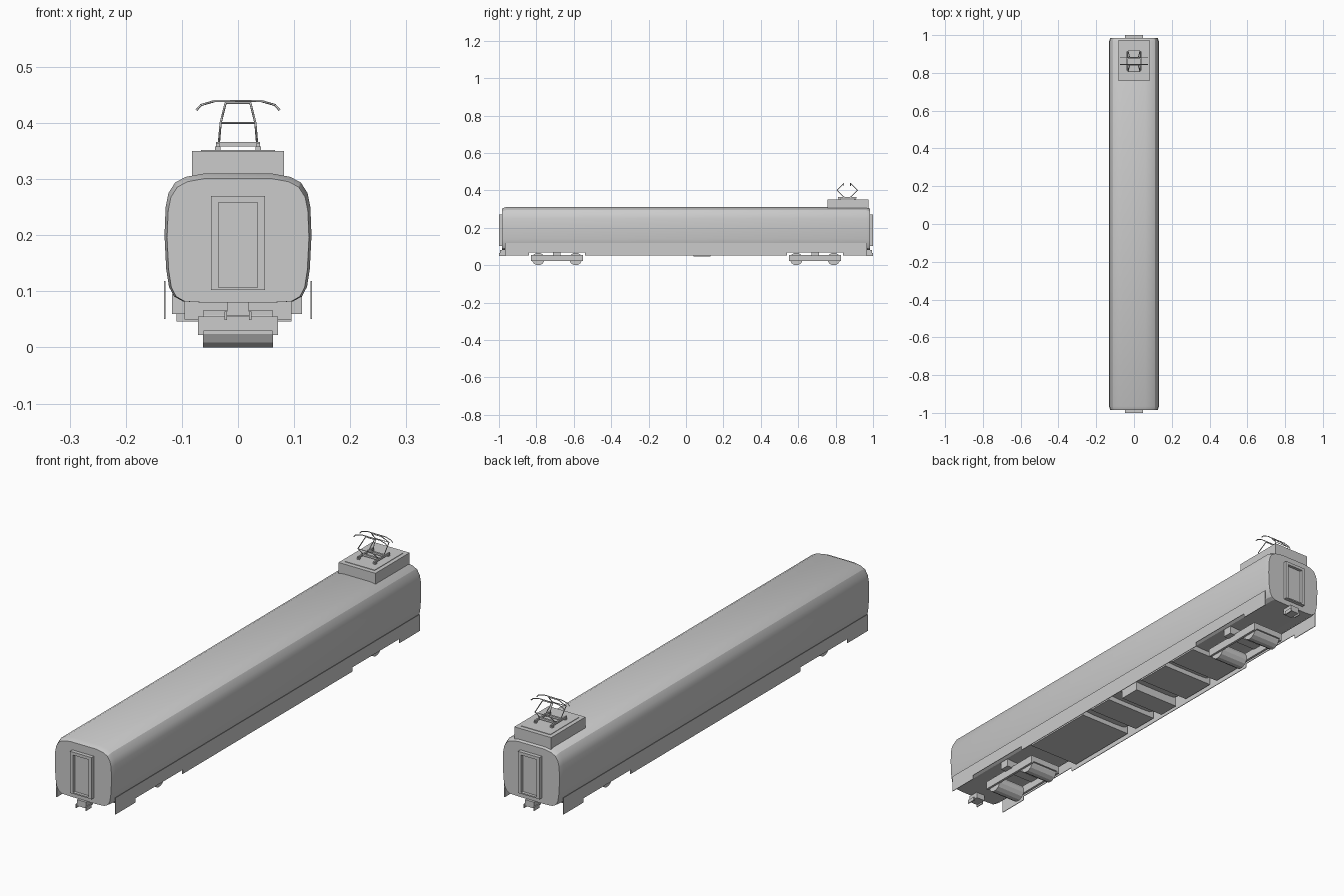
import bpy, bmesh, math
from mathutils import Vector

if "Cube" in bpy.data.objects:
    bpy.data.objects.remove(bpy.data.objects["Cube"])


def mesh_object(name, verts, faces):
    me = bpy.data.meshes.new(name)
    me.from_pydata(verts, [], faces)
    bm = bmesh.new()
    bm.from_mesh(me)
    bmesh.ops.recalc_face_normals(bm, faces=bm.faces)
    bm.to_mesh(me)
    bm.free()
    ob = bpy.data.objects.new(name, me)
    bpy.context.collection.objects.link(ob)
    return ob


def box(name, x, y, z):
    """Box from three (low, high) ranges."""
    v = [(a, b, c) for a in x for b in y for c in z]
    f = [(0, 1, 3, 2), (4, 6, 7, 5), (0, 4, 5, 1), (2, 3, 7, 6), (0, 2, 6, 4), (1, 5, 7, 3)]
    return mesh_object(name, v, f)


def cylinder(name, center, radius, length, sides):
    """Cylinder lying along x."""
    v, n = [], sides
    for x in (-length / 2, length / 2):
        for i in range(n):
            a = 2 * math.pi * (i + 0.5) / n
            v.append((center[0] + x, center[1] + radius * math.sin(a), center[2] + radius * math.cos(a)))
    f = [(i, (i + 1) % n, n + (i + 1) % n, n + i) for i in range(n)]
    return mesh_object(name, v, f + [tuple(range(n)), tuple(range(n, 2 * n))])


def rods(name, paths, radius):
    """Thin square-section bars along several polylines."""
    cu = bpy.data.curves.new(name, 'CURVE')
    cu.dimensions = '3D'
    cu.bevel_depth = radius
    cu.bevel_resolution = 0
    cu.use_fill_caps = True
    for p in paths:
        s = cu.splines.new('POLY')
        s.points.add(len(p) - 1)
        for pt, co in zip(s.points, p):
            pt.co = (*co, 1)
    ob = bpy.data.objects.new(name, cu)
    bpy.context.collection.objects.link(ob)
    return ob


# Car body: rounded section lofted along y, slightly drawn in at both ends
half = [(0.06, 0.08), (0.098, 0.082), (0.114, 0.091), (0.123, 0.108), (0.128, 0.14), (0.131, 0.2),
        (0.129, 0.25), (0.124, 0.275), (0.112, 0.294), (0.093, 0.304), (0.06, 0.31)]
section = half + [(-x, z) for x, z in reversed(half)]
n = len(section)
verts, faces = [], []
for y, sx, sz in [(-0.985, 0.965, 0.962), (-0.965, 1, 1), (0.965, 1, 1), (0.985, 0.965, 0.962)]:
    verts += [(x * sx, y, 0.08 + (z - 0.08) * sz) for x, z in section]
for r in range(3):
    faces += [(r * n + i, r * n + (i + 1) % n, (r + 1) * n + (i + 1) % n, (r + 1) * n + i) for i in range(n)]
faces += [tuple(range(n)), tuple(range(3 * n, 4 * n))]
body = mesh_object("car_body", verts, faces)
bpy.context.view_layer.objects.active = body
body.select_set(True)
bpy.ops.object.shade_smooth_by_angle(angle=math.radians(25))

# Side skirts with notches over the bogies
outline = [(-0.968, 0.118), (-0.968, 0.051), (-0.84, 0.051), (-0.84, 0.068), (-0.54, 0.068), (-0.54, 0.051)]
outline += [(-y, z) for y, z in reversed(outline)]
m = len(outline)
for side, s in (("left", -1), ("right", 1)):
    v = [(s * x, y, z) for x in (0.1295, 0.132) for y, z in outline]
    f = [(i, (i + 1) % m, m + (i + 1) % m, m + i) for i in range(m)]
    mesh_object(side + "_skirt", v, f + [tuple(range(m)), tuple(range(m, 2 * m))])

# Underfloor equipment boxes
for x0, x1, y0, y1, z in [(-0.118, 0.114, -0.5, -0.18, 0.06), (-0.118, 0.114, -0.13, -0.02, 0.06),
                          (-0.11, 0.095, 0.04, 0.13, 0.046), (-0.118, 0.114, 0.18, 0.33, 0.06),
                          (-0.118, 0.114, 0.37, 0.5, 0.06)]:
    box("underfloor_box", (x0, x1), (y0, y1), (z, 0.095))

for end, s in (("front", -1), ("rear", 1)):
    def span(a, b):
        return tuple(sorted((s * a, s * b)))

    # Gangway door: raised frame around a recessed panel
    for x, z in [((-0.048, -0.035), (0.102, 0.27)), ((0.035, 0.048), (0.102, 0.27)),
                 ((-0.035, 0.035), (0.258, 0.27)), ((-0.035, 0.035), (0.102, 0.107))]:
        box(end + "_door_frame", x, span(0.975, 1.0), z)
    box(end + "_door_panel", (-0.035, 0.035), span(0.97, 0.988), (0.107, 0.258))

    # Coupler with two side plates
    box(end + "_coupler", (-0.02, 0.02), span(0.95, 0.995), (0.056, 0.081))
    for x in (-0.022, 0.022):
        box(end + "_coupler_plate", (x - 0.002, x + 0.002), span(0.965, 1.0), (0.049, 0.064))

    # Bogie: side rails, cross beams, bolster and two wheelsets
    for x in (-0.066, 0.066):
        box(end + "_bogie_rail", (x - 0.005, x + 0.005), span(0.55, 0.83), (0.022, 0.055))
    for y in (0.55, 0.82):
        box(end + "_bogie_end_beam", (-0.061, 0.061), span(y, y + 0.01), (0.03, 0.055))
    box(end + "_bogie_bolster", (-0.095, 0.095), span(0.67, 0.71), (0.05, 0.085))
    for y in (0.59, 0.79):
        cylinder(end + "_wheelset", (0, s * y, 0.033), 0.033 / math.cos(math.pi / 12), 0.124, 12)

# Roof equipment housing and lid
box("roof_housing", (-0.082, 0.082), (0.757, 0.975), (0.295, 0.35))
box("roof_housing_lid", (-0.066, 0.066), (0.775, 0.957), (0.349, 0.352))

# Pantograph: base, folding arms, collector heads
yc = 0.862
for x in (-0.036, 0.036):
    box("pantograph_base_rail", (x - 0.003, x + 0.003), (yc - 0.05, yc + 0.05), (0.357, 0.364))
    for y in (-0.042, 0.042):
        box("pantograph_foot", (x - 0.005, x + 0.005), (yc + y - 0.005, yc + y + 0.005), (0.35, 0.358))
arms, bars, heads = [], [], []
for s in (-1, 1):
    yb, ym, yt = yc + s * 0.018, yc + s * 0.055, yc + s * 0.018
    box("pantograph_base_beam", (-0.039, 0.039), (yb - 0.004, yb + 0.004), (0.358, 0.366))
    for x in (-1, 1):
        arms.append([(x * 0.034, yb, 0.364), (x * 0.031, ym, 0.4), (x * 0.022, yt, 0.436)])
    bars += [[(-0.031, ym, 0.4), (0.031, ym, 0.4)], [(-0.023, yt, 0.435), (0.023, yt, 0.435)]]
    heads.append([(x, yt, z) for x, z in [(-0.074, 0.423), (-0.066, 0.432), (-0.042, 0.439), (0.042, 0.439),
                                          (0.066, 0.432), (0.074, 0.423)]])
rods("pantograph_arms", arms, 0.002)
rods("pantograph_cross_bars", bars, 0.0015)
rods("pantograph_collector_heads", heads, 0.002)
